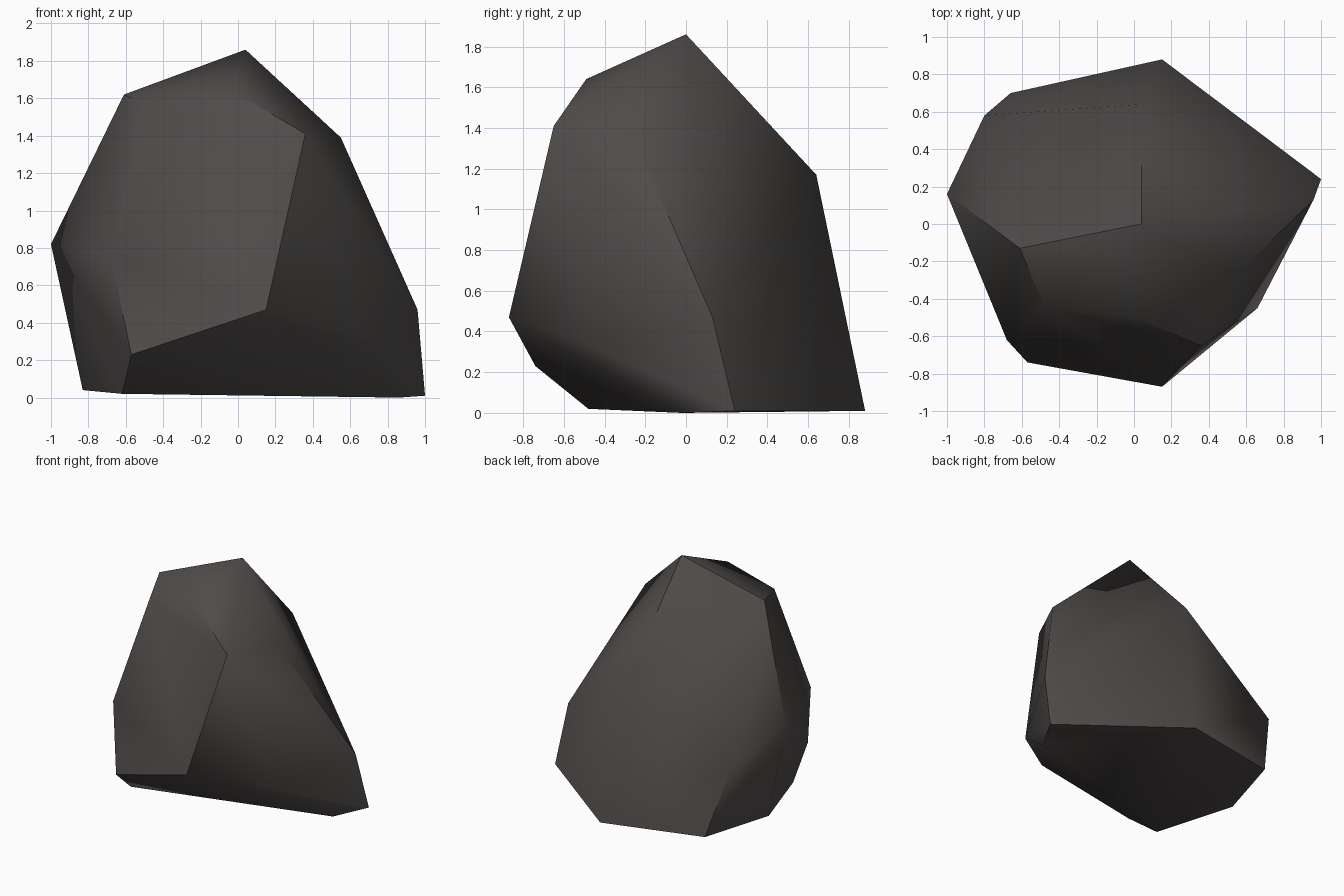
import bpy, bmesh, math

if "Cube" in bpy.data.objects:
    bpy.data.objects.remove(bpy.data.objects["Cube"])

# Corner points of the faceted boulder, listed from the crown to the base
CORNERS = [
    (0.04, 0.00, 1.86),                                              # peak
    (-0.61, -0.13, 1.62), (-0.03, -0.49, 1.64), (-0.48, -0.44, 1.56),  # crown
    (0.36, -0.65, 1.41), (0.55, -0.27, 1.39), (0.04, 0.64, 1.17),      # shoulders
    (-1.00, 0.16, 0.82), (-0.68, -0.62, 0.75), (-0.80, 0.58, 0.57),    # left bulge
    (0.15, -0.87, 0.47), (0.96, 0.13, 0.47), (0.66, -0.45, 0.32),      # front and right bulge
    (-0.57, -0.74, 0.23),
    (-0.62, -0.48, 0.02), (-0.83, 0.13, 0.04), (-0.66, 0.70, 0.04),    # base
    (0.15, 0.88, 0.01), (1.00, 0.24, 0.01), (0.86, -0.02, 0.00),
]

# Boulder: convex skin stretched over the corners
bm = bmesh.new()
for co in CORNERS:
    bm.verts.new(co)
hull = bmesh.ops.convex_hull(bm, input=bm.verts)
loose = [v for v in bm.verts if not v.link_faces]
bmesh.ops.delete(bm, geom=loose, context='VERTS')
bmesh.ops.recalc_face_normals(bm, faces=bm.faces)

mesh = bpy.data.meshes.new("boulder")
bm.to_mesh(mesh)
bm.free()
boulder = bpy.data.objects.new("boulder", mesh)
bpy.context.collection.objects.link(boulder)

# Dark warm grey stone
stone = bpy.data.materials.new("dark_stone")
stone.diffuse_color = (0.078, 0.070, 0.067, 1.0)
stone.use_nodes = True
stone.node_tree.nodes["Principled BSDF"].inputs["Base Color"].default_value = stone.diffuse_color
mesh.materials.append(stone)

# Soft shading across the shallow facets, crisp at the steep ridges
bpy.context.view_layer.objects.active = boulder
boulder.select_set(True)
bpy.ops.object.shade_smooth_by_angle(angle=math.radians(50))
